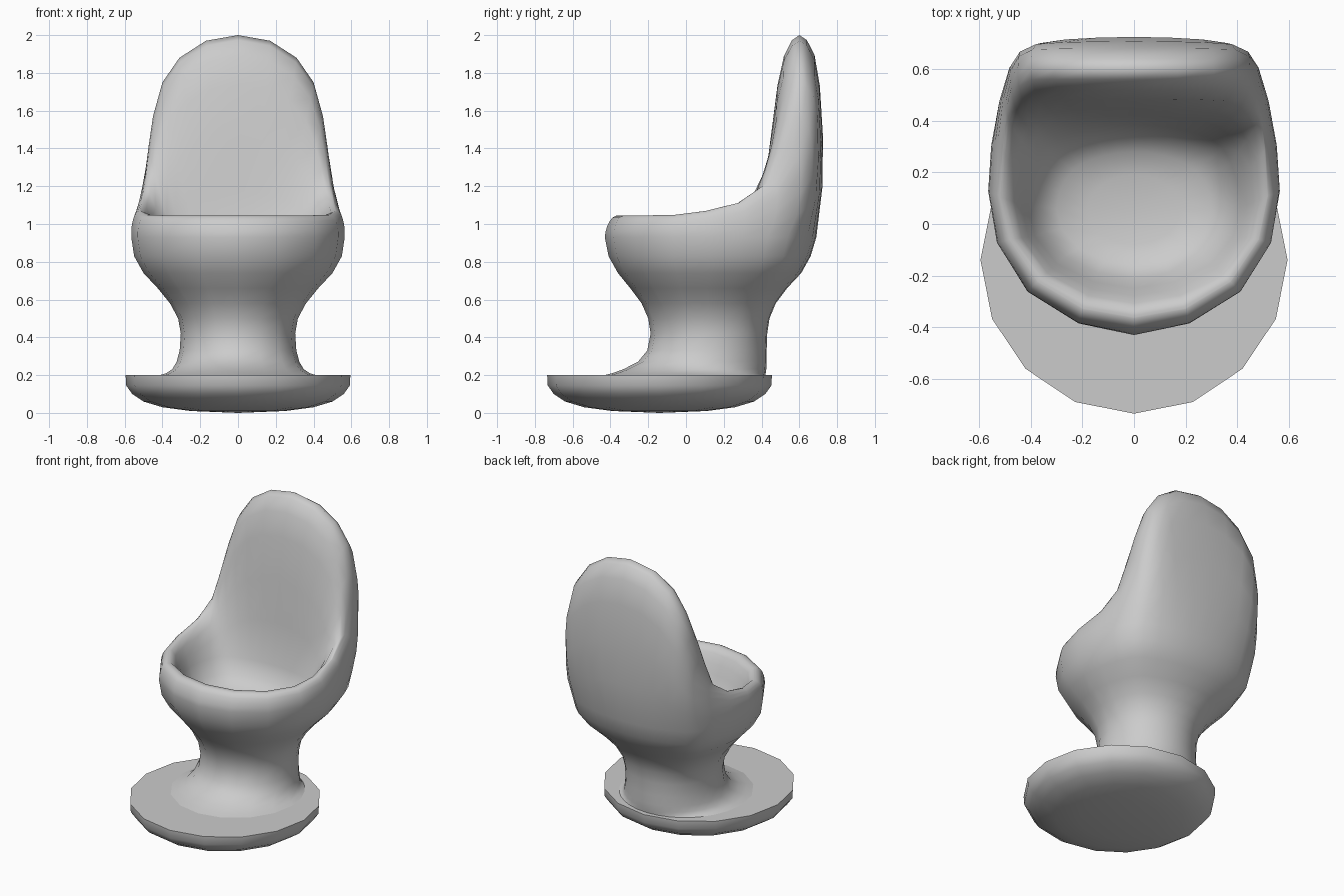
import bpy, math
from mathutils import Vector

if "Cube" in bpy.data.objects:
    bpy.data.objects.remove(bpy.data.objects["Cube"])


def loft(name, rings, start=None, end=None, angle=60):
    """Skin closed rings of points, optionally closing to a tip at either end."""
    n = len(rings[0])
    verts = [p for r in rings for p in r]
    faces = []
    for j in range(len(rings) - 1):
        for i in range(n):
            k = (i + 1) % n
            faces.append((j*n + i, j*n + k, (j+1)*n + k, (j+1)*n + i))
    if start:
        faces += [((i + 1) % n, i, len(verts)) for i in range(n)]
        verts.append(start)
    if end:
        o = (len(rings) - 1) * n
        faces += [(o + i, o + (i + 1) % n, len(verts)) for i in range(n)]
        verts.append(end)
    me = bpy.data.meshes.new(name)
    me.from_pydata(verts, [], faces)
    ob = bpy.data.objects.new(name, me)
    bpy.context.collection.objects.link(ob)
    bpy.ops.object.select_all(action='DESELECT')
    ob.select_set(True)
    bpy.context.view_layer.objects.active = ob
    bpy.ops.object.shade_smooth_by_angle(angle=math.radians(angle))
    return ob


def mirror(half):
    """Complete a half ring (front centre to back centre) across x = 0."""
    return half + [Vector((-p.x, p.y, p.z)) for p in half[-2:0:-1]]


# Foot disc: round 16-sided plate with a curved underside
foot = [(.25, .01), (.4, .03), (.5, .06), (.56, .1), (.592, .145), (.595, .2)]
rings = [[Vector((r*math.sin(a), -.14 - r*math.cos(a), z))
          for a in (math.tau*i/16 for i in range(16))] for r, z in foot]
loft("foot_disc", rings, Vector((0, -.14, 0)), Vector((0, -.14, .2)), 50)

# Chair shell: plan outline of the bowl, front centre to back centre
plan = [(0, -1), (.38, -.92), (.73, -.7), (.94, -.36), (1, 0), (.98, .3), (.93, .54),
        (.86, .73), (.74, .845), (.57, .915), (.39, .965), (.2, .99), (0, 1)]
# Rim path: flat at the front, sweeping up around the backrest
rim = [Vector(p) for p in [
    (0, -.365, 1.045), (.2, -.33, 1.045), (.375, -.225, 1.045), (.485, -.06, 1.048),
    (.52, .11, 1.07), (.51, .29, 1.115), (.495, .445, 1.22), (.475, .53, 1.4),
    (.45, .575, 1.57), (.4, .6, 1.75), (.31, .6, 1.88), (.17, .6, 1.97), (0, .6, 2)]]


def ring(z, hx, yf, yb, square):
    """Half ring between a plain ellipse (0) and the bowl plan (1)."""
    pts = []
    for x, y in plan:
        p = Vector((x, y))
        p = p.normalized().lerp(p, square)
        pts.append(Vector((p.x*hx, (yf + yb)/2 + p.y*(yb - yf)/2, z)))
    return pts


# Pedestal and lower bowl
shell = [ring(*r) for r in [
    (.198, .42, -.44, .42, 0), (.21, .38, -.39, .422, 0), (.232, .348, -.33, .425, 0),
    (.27, .325, -.255, .427, 0),
    (.33, .309, -.205, .427, 0), (.42, .303, -.187, .43, .1), (.5, .317, -.2, .442, .2),
    (.58, .36, -.235, .475, .4), (.66, .425, -.295, .535, .6), (.74, .5, -.36, .61, .8),
    (.83, .55, -.41, .66, 1), (.93, .565, -.43, .69, 1)]]
belt = shell[-1]
inner = ring(.9, .41, -.25, .385, .8)
high = [min(1, max(0, (p.z - 1.05)/.4)) for p in rim]   # 0 = seat rim, 1 = backrest

# Outer side of rim and backrest
for t, back, front in [(.25, .055, .012), (.5, .08, .02), (.75, .086, .022),
                       (.9, .072, .018), (.975, .038, .008)]:
    row = []
    for b, r, h, (x, y) in zip(belt, rim, high, plan):
        out = Vector((x, y, 0)) * front * (1 - h)
        row.append(b.lerp(r, t) + out + Vector((0, back*h, 0)))
    shell.append(row)
shell.append(rim)

# Inner side of rim and backrest
for t, back, up in [(.975, .034, .004), (.9, .06, .015), (.76, .064, .034),
                    (.5, .045, .04), (.25, .02, .022)]:
    shell.append([f.lerp(r, t) + Vector((0, -back*h, up*(1 - h)))
                  for f, r, h in zip(inner, rim, high)])

# Seat hollow
shell += [inner, ring(.8, .37, -.21, .345, .6), ring(.745, .3, -.16, .28, .3),
          ring(.72, .18, -.08, .19, 0)]
loft("chair_shell", [mirror(r) for r in shell], None, Vector((0, .05, .715)), 100)
